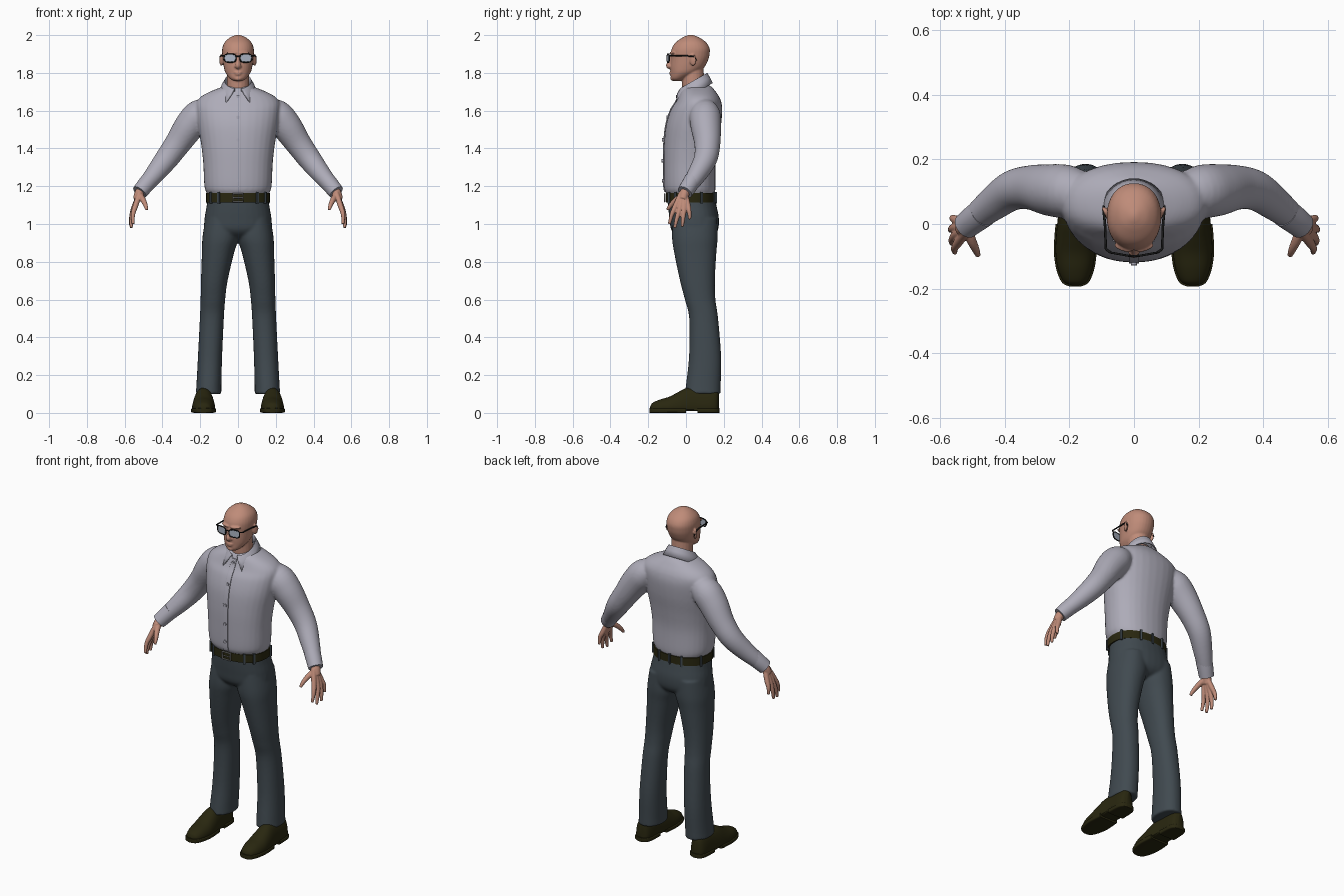
import bpy, bmesh
from math import sin, cos, pi, copysign, atan2, radians
from mathutils import Vector, Matrix

if "Cube" in bpy.data.objects:
    bpy.data.objects.remove(bpy.data.objects["Cube"])

X, Y, Z = Vector((1, 0, 0)), Vector((0, 1, 0)), Vector((0, 0, 1))


def material(name, r, g, b):
    m = bpy.data.materials.new(name)
    m.use_nodes = True
    m.diffuse_color = (r, g, b, 1)
    m.node_tree.nodes["Principled BSDF"].inputs["Base Color"].default_value = (r, g, b, 1)
    return m


SKIN = material("skin", .52, .26, .19)
SHIRT = material("shirt_grey", .42, .41, .48)
PANTS = material("trouser_slate", .052, .068, .08)
LEATHER = material("dark_leather", .022, .02, .005)
FRAME = material("frame_black", .01, .01, .01)
LENS = material("lens_blue_grey", .42, .47, .56)
METAL = material("buckle_metal", .25, .25, .24)


def spline(rows, steps=5):
    """Catmull-Rom interpolation of rows of numbers."""
    out = []
    for i in range(len(rows) - 1):
        a, b, c, d = (rows[max(i - 1, 0)], rows[i], rows[i + 1], rows[min(i + 2, len(rows) - 1)])
        for s in range(steps):
            t = s / steps
            out.append([q + .5 * t * (r - p + t * (2 * p - 5 * q + 4 * r - w + t * (3 * (q - r) + w - p)))
                        for p, q, r, w in zip(a, b, c, d)])
    return out + [list(rows[-1])]


def ring(c, u, v, a, low, high, n=2.0, k=32):
    """Superellipse with separate extents below and above its centre."""
    def power(w):
        return copysign(abs(w) ** (2 / n), w)
    angles = [2 * pi * i / k for i in range(k)]
    return [Vector(c) + u * a * power(cos(t)) + v * (high if sin(t) > 0 else low) * power(sin(t))
            for t in angles]


def loft(bm, rings, closed=True):
    vs = [[bm.verts.new(p) for p in r] for r in rings]
    k = len(vs[0])
    for a, b in zip(vs, vs[1:]):
        for i in range(k if closed else k - 1):
            j = (i + 1) % k
            bm.faces.new((a[i], a[j], b[j], b[i]))
    if closed:
        bm.faces.new(vs[0])
        bm.faces.new(vs[-1])


def body(bm, rows, n=2.0, s=1):
    """Stack of level sections: z, x from, x to, y front, y back."""
    loft(bm, [ring((s * (x0 + x1) / 2, (f + b) / 2, z), X, Y, (x1 - x0) / 2, (b - f) / 2, (b - f) / 2, n)
              for z, x0, x1, f, b in spline(rows)])


def tube(bm, rows, s=1, k=20):
    """Round tube through x, y, z, radius."""
    pts = spline(rows)
    rings = []
    for i, (x, y, z, r) in enumerate(pts):
        d = (Vector(pts[min(i + 1, len(pts) - 1)][:3]) - Vector(pts[max(i - 1, 0)][:3])).normalized()
        u = d.cross(Y).normalized()
        rings.append([Vector((s * p.x, p.y, p.z)) for p in ring((x, y, z), u, d.cross(u), r, r, r, 2, k)])
    loft(bm, rings)


def ball(bm, c, size, turn=0):
    m = Matrix.Translation(c) @ Matrix.Rotation(turn, 4, "Z") @ Matrix.Diagonal((*size, 1))
    bmesh.ops.create_uvsphere(bm, u_segments=20, v_segments=14, radius=1, matrix=m)


def finish(name, bm, mat, voxel=0, relax=4, angle=40):
    bmesh.ops.recalc_face_normals(bm, faces=bm.faces)
    me = bpy.data.meshes.new(name)
    bm.to_mesh(me)
    bm.free()
    me.materials.append(mat)
    ob = bpy.data.objects.new(name, me)
    bpy.context.collection.objects.link(ob)
    if voxel:
        mod = ob.modifiers.new("blend", "REMESH")
        mod.mode, mod.voxel_size, mod.use_smooth_shade = "VOXEL", voxel, True
        mod = ob.modifiers.new("relax", "SMOOTH")
        mod.factor, mod.iterations = .5, relax
    else:
        bpy.ops.object.select_all(action="DESELECT")
        ob.select_set(True)
        bpy.context.view_layer.objects.active = ob
        bpy.ops.object.shade_smooth_by_angle(angle=radians(angle))
    return ob


def box(name, c, size, mat, turn=0):
    bm = bmesh.new()
    m = Matrix.Translation(c) @ Matrix.Rotation(turn, 4, "Z") @ Matrix.Diagonal((*size, 1))
    bmesh.ops.create_cube(bm, size=1, matrix=m)
    return finish(name, bm, mat)


def wire(name, pts, r, mat, cyclic=False):
    cu = bpy.data.curves.new(name, "CURVE")
    cu.dimensions, cu.bevel_depth, cu.bevel_resolution, cu.use_fill_caps = "3D", r, 2, True
    sp = cu.splines.new("POLY")
    sp.points.add(len(pts) - 1)
    for p, q in zip(sp.points, pts):
        p.co = (*q, 1)
    sp.use_cyclic_u = cyclic
    cu.materials.append(mat)
    bpy.context.collection.objects.link(bpy.data.objects.new(name, cu))


# Head with neck, nose, lips and ears
bm = bmesh.new()
skull = [(1.757, .022, -.066, -.03), (1.77, .043, -.079, 0), (1.80, .066, -.081, .06),
         (1.83, .075, -.083, .097), (1.87, .081, -.081, .118), (1.90, .084, -.081, .125),
         (1.93, .083, -.075, .125), (1.96, .072, -.056, .108), (1.985, .046, -.022, .075),
         (1.998, .018, .005, .045), (2.002, .003, .02, .03)]
body(bm, [(z, -w, w, f, b) for z, w, f, b in skull], 2.15)
tube(bm, [(0, .05, 1.62, .06), (0, .04, 1.72, .06), (0, .035, 1.82, .058)])
tube(bm, [(0, -.074, 1.89, .009), (0, -.085, 1.86, .011), (0, -.091, 1.838, .015), (0, -.08, 1.828, .01)])
ball(bm, (0, -.08, 1.803), (.022, .008, .005))
ball(bm, (0, -.079, 1.793), (.019, .009, .005))
ball(bm, (0, -.071, 1.77), (.02, .012, .012))
for s in (-1, 1):
    ball(bm, (s * .011, -.085, 1.834), (.008, .01, .007))
    ball(bm, (s * .035, -.074, 1.905), (.03, .01, .007), s * .35)
    ball(bm, (s * .089, .037, 1.868), (.008, .019, .031), -s * .4)
finish("head", bm, SKIN, .0045, 3)

# Glasses
for s, side in ((1, "left"), (-1, "right")):
    rim = ring((s * .042, -.094, 1.879), Vector((1, s * .18, 0)), Z, .031, .023, .021, 3.2)
    bm = bmesh.new()
    loft(bm, [[p + Y * d for p in rim] for d in (-.001, .002)])
    finish(side + "_lens", bm, LENS)
    wire(side + "_lens_rim", rim, .0033, FRAME, True)
    wire(side + "_temple", [(s * .073, -.088, 1.892), (s * .087, -.078, 1.892), (s * .09, 0, 1.89),
                            (s * .094, .04, 1.888), (s * .094, .055, 1.865)], .004, FRAME)
wire("glasses_bridge", [(-.013, -.098, 1.886), (0, -.1, 1.889), (.013, -.098, 1.886)], .0033, FRAME)

# Shirt: torso and sleeves
torso = [(1.14, .153, -.09, .145), (1.165, .166, -.107, .153), (1.2, .178, -.117, .156),
         (1.32, .184, -.119, .156), (1.42, .195, -.117, .168), (1.52, .212, -.107, .185),
         (1.60, .222, -.083, .192), (1.645, .22, -.056, .187), (1.675, .195, -.042, .175),
         (1.70, .15, -.032, .158), (1.72, .1, -.02, .142), (1.735, .06, 0, .125)]
torso_rows = [(z, -w, w, f, b) for z, w, f, b in torso]
sleeve = [(.13, .095, 1.61, .055), (.2, .1, 1.58, .081), (.255, .105, 1.52, .081), (.32, .113, 1.425, .069),
          (.378, .103, 1.345, .062), (.44, .06, 1.265, .052), (.512, .002, 1.18, .038)]
bm = bmesh.new()
body(bm, torso_rows, 2.2)
for s in (-1, 1):
    tube(bm, sleeve, s, 28)
finish("shirt", bm, SHIRT, .007, 6)

# Collar: folded band, open at the front, with two points
bm = bmesh.new()
bands = []
for gap, a, front, back, z0, z1 in ((14, .066, -.026, .103, 1.68, 1.755), (14, .071, -.035, .113, 1.713, 1.797),
                                    (22, .084, -.052, .124, 1.685, 1.775), (40, .104, -.078, .139, 1.618, 1.745)):
    band = []
    for i in range(33):
        t = radians(-90 + gap + (360 - 2 * gap) * i / 32)
        h = (1 + sin(t)) / 2
        band.append(Vector((a * cos(t), front + (back - front) * h, z0 + (z1 - z0) * h)))
    bands.append(band)
loft(bm, bands, False)
mod = finish("collar", bm, SHIRT, angle=60).modifiers.new("cloth", "SOLIDIFY")
mod.thickness, mod.offset = .006, 0

# Button placket and buttons
bm = bmesh.new()
line = [r for r in spline(torso_rows) if 1.165 < r[0] < 1.7]
loft(bm, [ring((0, r[3], r[0]), X, Y, .016, .004, .004, 6) for r in line])
finish("placket", bm, SHIRT)
for i, z in enumerate((1.23, 1.335, 1.445, 1.565, 1.675)):
    y = min(line, key=lambda r: abs(r[0] - z))[3]
    bm = bmesh.new()
    loft(bm, [ring((0, y + d, z), X, Z, .009, .009, .009, 2, 16) for d in (-.01, 0)])
    finish("button_%d" % (i + 1), bm, SHIRT)

# Cuffs and hands
fingers = [[(-.055, .543, 1.095), (-.075, .556, 1.05), (-.088, .555, 1.0)],
           [(-.032, .55, 1.085), (-.048, .563, 1.03), (-.06, .565, .98)],
           [(-.01, .55, 1.088), (-.015, .565, 1.035), (-.02, .568, .985)],
           [(.01, .545, 1.1), (.017, .56, 1.065), (.02, .563, 1.025)]]
for s, side in ((1, "left"), (-1, "right")):
    bm = bmesh.new()
    tube(bm, [(.468, .035, 1.232, .046), (.495, .015, 1.2, .044), (.521, -.006, 1.168, .041)], s)
    finish(side + "_cuff", bm, SHIRT)
    bm = bmesh.new()
    tube(bm, [(.49, .01, 1.205, .026), (.52, -.006, 1.165, .026), (.535, -.016, 1.13, .022)], s)
    for f in fingers:
        (y, x, z), mid, tip = f
        tube(bm, [(.52, -.008 + y * .3, 1.165, .014), (x, y, z, .0145),
                  (mid[1], mid[0], mid[2], .0115), (tip[1], tip[0], tip[2], .008)], s, 14)
    tube(bm, [(.52, -.012, 1.155, .017), (.503, -.052, 1.128, .015), (.49, -.08, 1.1, .012),
              (.483, -.098, 1.075, .008)], s, 14)
    finish(side + "_hand", bm, SKIN, .0035, 3)

# Trousers: hips and two legs
hips = [(.915, .05, .0, .1), (.935, .12, -.045, .145), (.97, .175, -.078, .17), (1.03, .177, -.088, .174),
        (1.09, .167, -.094, .163), (1.15, .158, -.097, .15)]
leg = [(1.03, .0, .172, -.07, .165), (.93, -.004, .188, -.074, .168), (.85, .02, .191, -.063, .161),
       (.7, .055, .196, -.032, .153), (.6, .068, .198, -.006, .156), (.5, .075, .202, .017, .17),
       (.3, .084, .212, .016, .186), (.15, .088, .22, .0, .184), (.1, .088, .224, -.006, .183)]
bm = bmesh.new()
body(bm, [(z, -w, w, f, b) for z, w, f, b in hips], 2.3)
for s in (-1, 1):
    body(bm, leg, 2.2, s)
finish("trousers", bm, PANTS, .007, 5)

# Belt, loops and buckle
bm = bmesh.new()
body(bm, [(z, -.169, .169, -.107, .157) for z in (1.115, 1.163)], 2.3)
finish("belt", bm, LEATHER)
spots = ring((0, .025, 1.139), X, Y, .169, .132, .132, 2.3)
for i in (2, 6, 8, 10, 14, 19, 21, 27, 29):
    p = spots[i]
    box("belt_loop", p, (.012, .014, .062), PANTS, atan2(p.y - .025, p.x) + pi / 2)
wire("buckle", [(-.026, -.112, 1.118), (.026, -.112, 1.118), (.026, -.112, 1.16), (-.026, -.112, 1.16)],
     .0045, METAL, True)
wire("buckle_prong", [(-.026, -.114, 1.139), (.024, -.114, 1.139)], .003, METAL)

# Shoes: upper lofted toe to heel over a flat sole
upper = [(-.19, .012, .032), (-.178, .036, .052), (-.14, .053, .07), (-.09, .061, .085), (-.045, .06, .108),
         (0, .056, .13), (.06, .05, .135), (.13, .047, .13), (.162, .036, .12), (.174, .012, .1)]
for s, side in ((1, "left"), (-1, "right")):
    bm = bmesh.new()
    loft(bm, [ring((s * .182, y, .022), X, Z, w, .01, h - .022, 2.2) for y, w, h in spline(upper)])
    finish(side + "_shoe", bm, LEATHER, angle=60)
    bm = bmesh.new()
    for part in (upper[:6], upper[6:]):
        loft(bm, [ring((s * .182, y * 1.02, .014), X, Z, w + .005, .014, .011, 6) for y, w, h in spline(part)])
    loft(bm, [ring((s * .182, y, .018), X, Z, .05, .008, .007, 6) for y in (-.01, .07)])
    finish(side + "_sole", bm, LEATHER)
